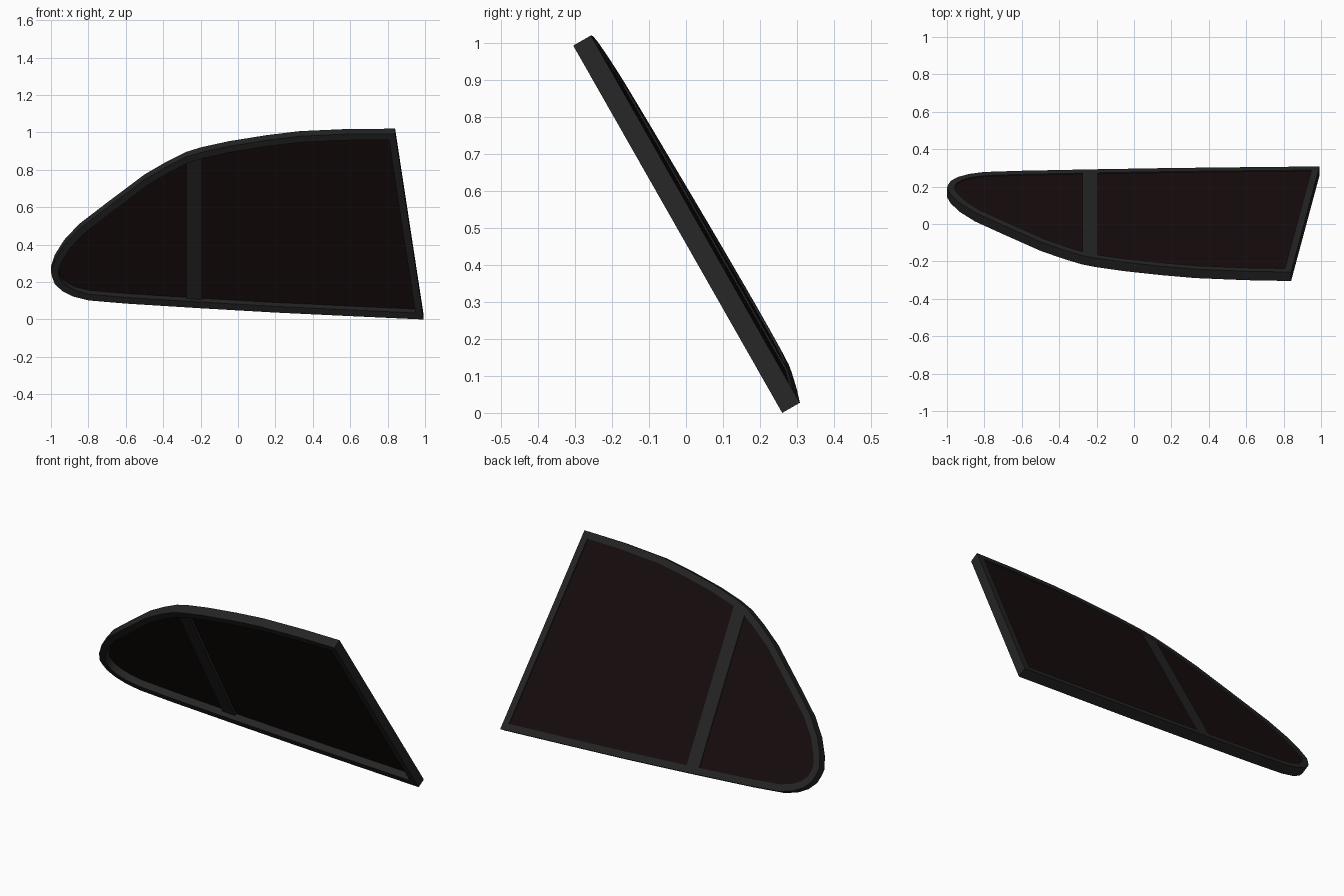
import bpy, bmesh
from mathutils import Vector

if "Cube" in bpy.data.objects:
    bpy.data.objects.remove(bpy.data.objects["Cube"])

SIN, COS = 0.496, 0.868      # lean of the panel, about 30 degrees
THICK, RIM = 0.055, 0.038


def place(x, zf, w):
    """Front-face height zf and depth w -> leaning world position."""
    v = zf / COS
    return Vector((x, 0.26 - SIN * v + COS * w + 0.016 * (0.995 - x), zf + SIN * w))


def material(name, col):
    m = bpy.data.materials.new(name)
    m.diffuse_color = col
    m.use_nodes = True
    m.node_tree.nodes["Principled BSDF"].inputs["Base Color"].default_value = m.diffuse_color
    return m


def inset(pts, d):
    """Mitred inward offset of a counter-clockwise outline in the panel plane."""
    p = [Vector((x, z / COS)) for x, z in pts]
    out = []
    for i, b in enumerate(p):
        e1 = (b - p[i - 1]).normalized()
        e2 = (p[(i + 1) % len(p)] - b).normalized()
        n1, n2 = Vector((-e1.y, e1.x)), Vector((-e2.y, e2.x))
        q = b + (n1 + n2) * d / (1 + n1.dot(n2))
        out.append((q.x, q.y * COS))
    return out


def build(name, outer, w0, w1, mat, inner=None):
    """Solid slab, or an open ring if an inner outline is given."""
    bm = bmesh.new()
    n = len(outer)
    ring = lambda pts, w: [bm.verts.new(place(x, z, w)) for x, z in pts]
    a, b = ring(outer, w0), ring(outer, w1)
    loops = [a, b]
    if inner:
        loops += [ring(inner, w1), ring(inner, w0)]
    else:
        bm.faces.new(a)
        bm.faces.new(b)
    pairs = list(zip(loops, loops[1:]))
    if inner:
        pairs.append((loops[-1], loops[0]))
    for r, s in pairs:
        for i in range(n):
            j = (i + 1) % n
            bm.faces.new((r[i], r[j], s[j], s[i]))
    bmesh.ops.recalc_face_normals(bm, faces=bm.faces[:])
    me = bpy.data.meshes.new(name)
    bm.to_mesh(me)
    bm.free()
    ob = bpy.data.objects.new(name, me)
    bpy.context.collection.objects.link(ob)
    me.materials.append(mat)
    bpy.ops.object.select_all(action='DESELECT')
    ob.select_set(True)
    bpy.context.view_layer.objects.active = ob
    bpy.ops.object.shade_smooth_by_angle(angle=0.6)
    return ob


# Window outline, counter-clockwise seen from the front
bottom = [(-0.995, 0.23), (-0.98, 0.19), (-0.94, 0.152), (-0.88, 0.122), (-0.8, 0.102),
          (-0.6, 0.085), (-0.2, 0.06), (0.2, 0.037), (0.6, 0.018), (0.992, 0.0)]
top = [(0.84, 1.02), (0.6, 1.019), (0.33, 1.007), (0.15, 0.985), (-0.05, 0.953),
       (-0.2, 0.92), (-0.28, 0.895), (-0.38, 0.845), (-0.5, 0.775), (-0.7, 0.625),
       (-0.85, 0.51), (-0.93, 0.425), (-0.98, 0.345), (-1.0, 0.285)]
outline = bottom + [(x, z - SIN * THICK) for x, z in top]

trim = material("dark_trim", (0.018, 0.018, 0.018, 1))
tint = material("tinted_glass", (0.008, 0.004, 0.004, 0.95))

# Surround, recessed glass and divider bar
build("window_frame", outline, 0, THICK, trim, inset(outline, RIM))
build("window_glass", inset(outline, RIM * 0.7), 0.042, 0.049, tint)
bar = [(-0.275, 0.08), (-0.195, 0.075), (-0.195, 0.875), (-0.275, 0.85)]
build("divider_bar", bar, 0.028, THICK - 0.001, trim)
